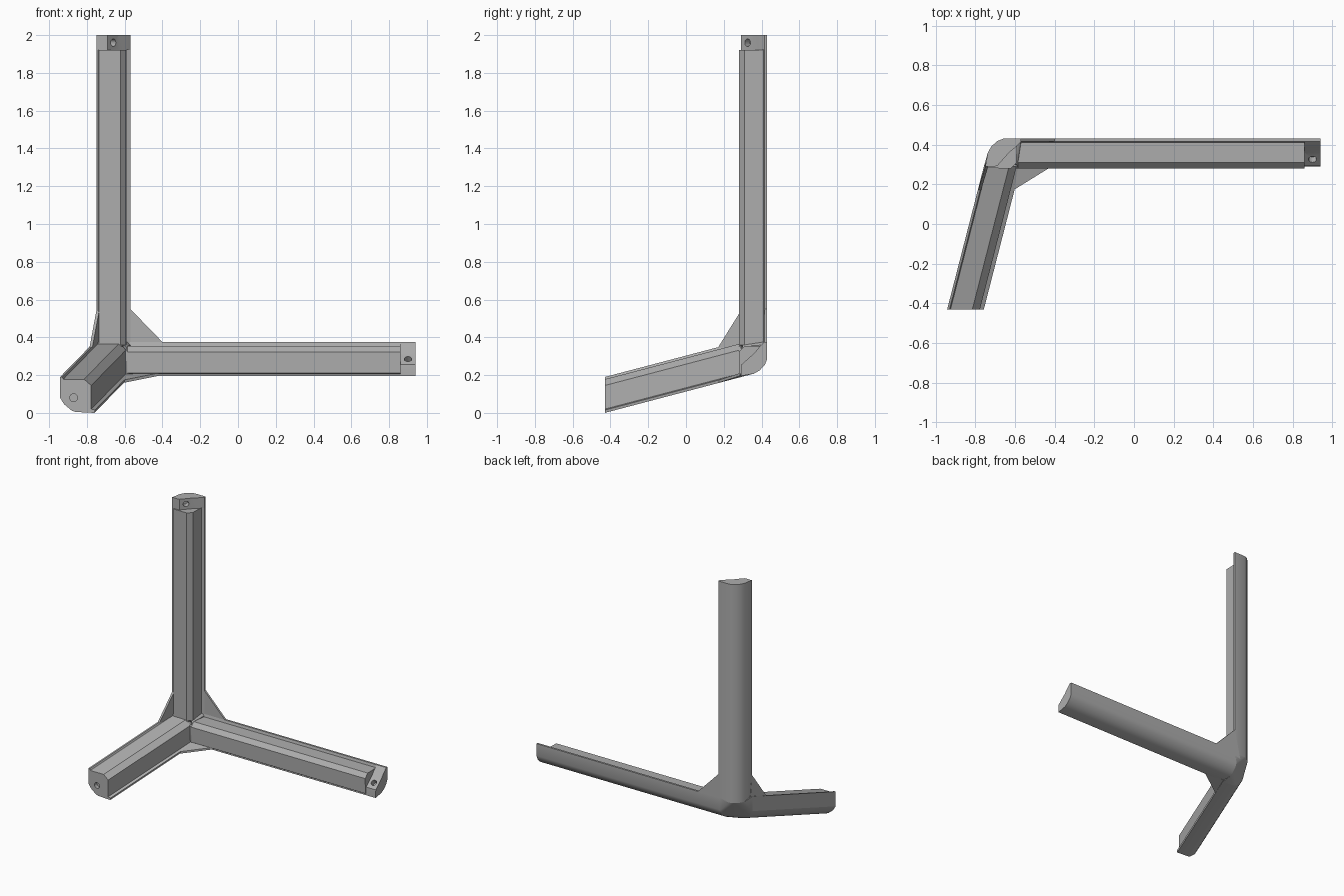
import bpy, bmesh, math
from mathutils import Vector

cube = bpy.data.objects.get("Cube")
if cube:
    bpy.data.objects.remove(cube, do_unlink=True)

grey = bpy.data.materials.new("plain grey")
grey.use_nodes = True
COLOUR = (0.42, 0.42, 0.42, 1)
grey.diffuse_color = COLOUR
grey.node_tree.nodes["Principled BSDF"].inputs["Base Color"].default_value = COLOUR


def finish(name, bm):
    bmesh.ops.recalc_face_normals(bm, faces=bm.faces)
    mesh = bpy.data.meshes.new(name)
    bm.to_mesh(mesh)
    bm.free()
    obj = bpy.data.objects.new(name, mesh)
    bpy.context.collection.objects.link(obj)
    mesh.materials.append(grey)
    return obj


def prism(name, start, end):
    """Solid between two matching rings of points."""
    bm = bmesh.new()
    a = [bm.verts.new(p) for p in start]
    b = [bm.verts.new(p) for p in end]
    n = len(a)
    bm.faces.new(a)
    bm.faces.new(b)
    for i in range(n):
        j = (i + 1) % n
        bm.faces.new((a[i], a[j], b[j], b[i]))
    return finish(name, bm)


def hull(name, points):
    bm = bmesh.new()
    for p in points:
        bm.verts.new(p)
    res = bmesh.ops.convex_hull(bm, input=bm.verts)
    junk = set(res["geom_interior"]) | set(res["geom_unused"])
    bmesh.ops.delete(bm, geom=[g for g in junk if isinstance(g, bmesh.types.BMVert)],
                     context='VERTS')
    bmesh.ops.dissolve_limit(bm, angle_limit=math.radians(2), verts=bm.verts, edges=bm.edges)
    return finish(name, bm)


def drill(target, centre, axis, radius, depth):
    """Blind round hole cut by a hidden cylinder."""
    bm = bmesh.new()
    bmesh.ops.create_cone(bm, cap_ends=True, segments=20, radius1=radius,
                          radius2=radius, depth=2 * depth)
    cutter = finish(target.name + "_hole_cutter", bm)
    cutter.location = centre
    cutter.rotation_euler = Vector(axis).to_track_quat('Z', 'Y').to_euler()
    cutter.hide_render = True
    cutter.hide_viewport = True
    cutter.display_type = 'WIRE'
    mod = target.modifiers.new("hole", 'BOOLEAN')
    mod.operation = 'DIFFERENCE'
    mod.solver = 'EXACT'
    mod.object = cutter


# Shared outer skin, thick inner block, and the thinner notched end
outer = [(-.75, .29), (-.737, .36), (-.72, .39), (-.69, .418), (-.66, .43),
         (-.57, .43), (-.57, .415)]
block = outer + [(-.59, .41), (-.592, .31), (-.622, .28), (-.735, .282), (-.74, .29)]
notch = outer + [(-.60, .385), (-.63, .36), (-.69, .292), (-.71, .29)]

# Leaning arm, sectioned in the upright plane at its front end
lean = [(-.942, .19), (-.942, .08), (-.92, .045), (-.88, .012), (-.86, .005),
        (-.76, 0), (-.757, .015), (-.777, .02), (-.777, .145), (-.815, .178),
        (-.925, .178), (-.93, .19)]
FRONT = -.43


def upright(profile, h):
    return [(a, b, h) for a, b in profile]


def sideways(profile, x):
    return [(x, b, a + .945) for a, b in profile]


def leaning(y):
    t = y - FRONT
    return [(a + .257 * t, y, b + .263 * t) for a, b in lean]


parts = []
# Three arms
parts.append(prism("upright_arm", upright(block, .36), upright(block, 1.92)))
parts.append(prism("side_arm", sideways(block, -.585), sideways(block, .86)))
front_arm = prism("front_arm", leaning(FRONT), leaning(.29))
drill(front_arm, (-.87, FRONT, .08), (0, 1, 0), .021, .03)
parts.append(front_arm)

# Notched arm ends with a screw hole in each
upright_end = prism("upright_arm_end", upright(notch, 1.92), upright(notch, 2))
drill(upright_end, (-.66, .326, 1.96), (.75, -.66, 0), .02, .04)
side_end = prism("side_arm_end", sideways(notch, .86), sideways(notch, .94))
drill(side_end, (.9, .326, .285), (0, -.66, .75), .02, .04)
parts += [upright_end, side_end]

# Corner hub joining the arm roots
hub = hull("corner_hub", upright(block, .36) + sideways(block, -.585) + leaning(.29))
drill(hub, (-.6, .285, .35), (1, -1, 1), .016, .04)
parts.append(hub)


# Thin triangular webs between neighbouring arms
def web(name, corners, thickness):
    return prism(name, corners, [Vector(c) + Vector(thickness) for c in corners])


parts.append(web("back_web", [(-.62, .43, .33), (-.57, .43, .55), (-.4, .43, .375)],
                 (0, -.015, 0)))
parts.append(web("outer_web", [(-.75, .31, .34), (-.75, .29, .54), (-.786, .17, .347)],
                 (.015, 0, 0)))
parts.append(web("lower_web", [(-.62, .31, .197), (-.601, .175, .16), (-.42, .287, .196)],
                 (0, 0, .015)))

# Soft shading on the rounded outer skin, crisp edges elsewhere
bpy.ops.object.select_all(action='DESELECT')
for part in parts:
    part.select_set(True)
bpy.context.view_layer.objects.active = parts[0]
bpy.ops.object.shade_smooth_by_angle(angle=math.radians(30))
